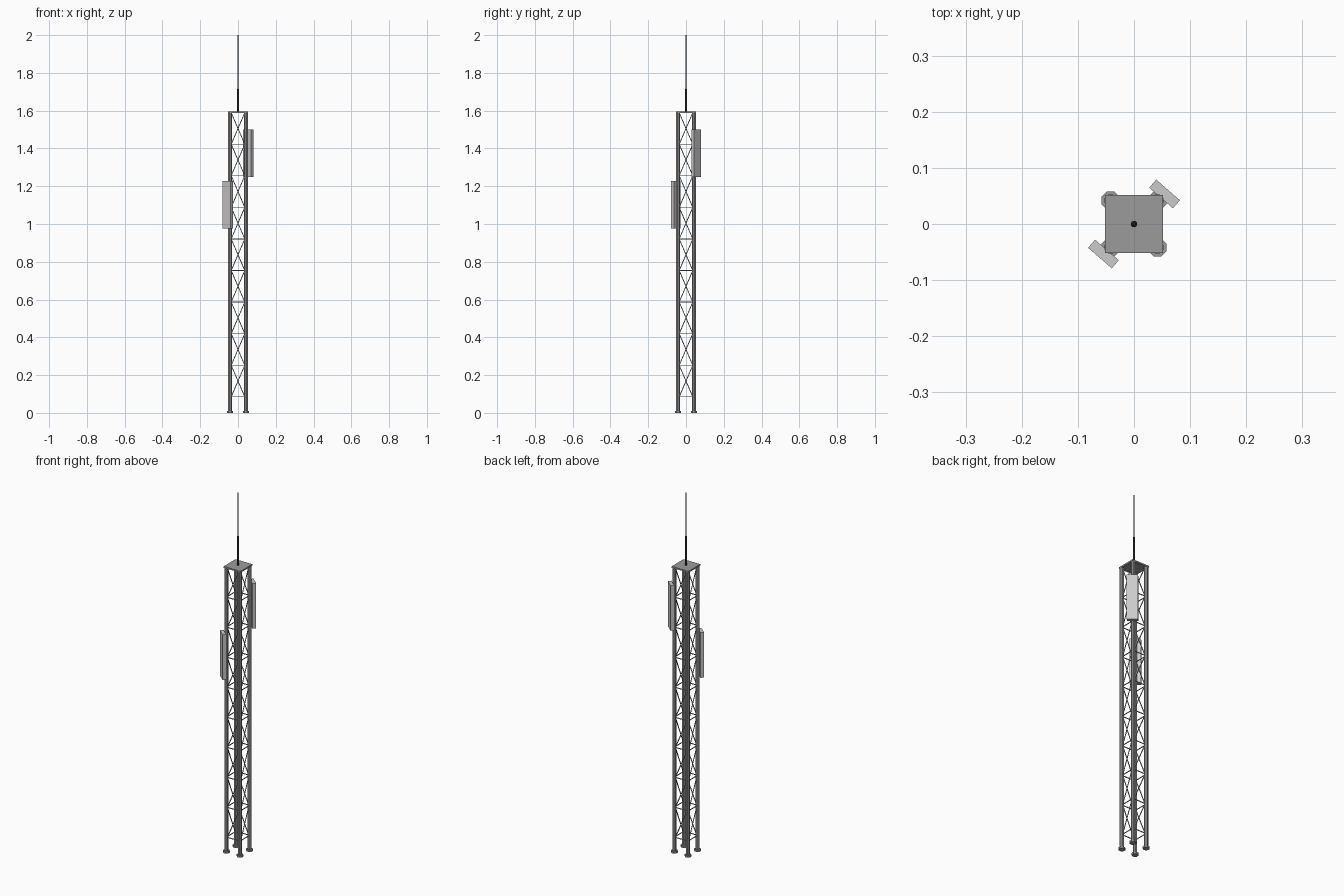
import bpy, math
from mathutils import Vector

if "Cube" in bpy.data.objects:
    bpy.data.objects.remove(bpy.data.objects["Cube"])

LEG = 0.042                      # leg offset from the axis
BASE, STEP, BAYS = 0.085, 0.1672, 9
TOP = 1.595


def material(name, v):
    m = bpy.data.materials.new(name)
    m.diffuse_color = (v, v, v, 1)
    m.use_nodes = True
    m.node_tree.nodes["Principled BSDF"].inputs["Base Color"].default_value = m.diffuse_color
    return m


STEEL = material("dark_steel", 0.33)
BLACK = material("mast_black", 0.05)


def rod(name, a, b, r1, r2=None, sides=8, mat=STEEL):
    """Round bar between two points, flat sides facing the axes."""
    a, b = Vector(a), Vector(b)
    d = b - a
    bpy.ops.mesh.primitive_cone_add(vertices=sides, radius1=r1,
                                    radius2=r1 if r2 is None else r2,
                                    depth=d.length)
    ob = bpy.context.object
    ob.name = name
    turn = math.pi / sides
    for v in ob.data.vertices:
        x, y, z = v.co
        v.co = (x * math.cos(turn) - y * math.sin(turn),
                x * math.sin(turn) + y * math.cos(turn), z)
    ob.rotation_euler = d.to_track_quat('Z', 'Y').to_euler() if d.xy.length > 1e-6 else (0, 0, 0)
    ob.location = (a + b) / 2
    ob.data.materials.append(mat)
    return ob


def box(name, loc, size, angle=0):
    bpy.ops.mesh.primitive_cube_add(size=1, location=loc, rotation=(0, 0, angle))
    ob = bpy.context.object
    ob.name = name
    ob.scale = size
    return ob


def join(obs, name):
    bpy.ops.object.select_all(action='DESELECT')
    for o in obs:
        o.select_set(True)
    bpy.context.view_layer.objects.active = obs[0]
    bpy.ops.object.join()
    bpy.context.object.name = name
    return bpy.context.object


# Legs and octagonal feet
for sx, xn in ((-1, "left"), (1, "right")):
    for sy, yn in ((-1, "front"), (1, "back")):
        x, y = sx * LEG, sy * LEG
        rod(f"{yn}_{xn}_leg", (x, y, 0.005), (x, y, TOP - 0.004), 0.011)
        rod(f"{yn}_{xn}_foot", (x, y, 0), (x, y, 0.01), 0.0175)

# Lattice: one diagonal per bay and horizontals for one side
inner = 0.036
bars = []
for i in range(BAYS + 1):
    z = BASE + i * STEP
    zh = min(z, TOP - 0.006)
    bars.append(rod("bar", (-inner, -LEG, zh), (inner, -LEG, zh), 0.0025, sides=6))
    if i < BAYS:
        bars.append(rod("bar", (-inner, -LEG, z),
                        (inner, -LEG, min(z + STEP, TOP - 0.006)), 0.0025, sides=6))
front = join(bars, "front_lattice")
bpy.ops.object.transform_apply(location=True, rotation=True, scale=True)

# Repeat the lattice around the tower
for k, n in enumerate(("right", "back", "left"), 1):
    ob = bpy.data.objects.new(f"{n}_lattice", front.data)
    ob.rotation_euler.z = k * math.pi / 2
    bpy.context.collection.objects.link(ob)

# Top plate
box("top_plate", (0, 0, TOP - 0.004), (0.104, 0.104, 0.008)).data.materials.append(STEEL)

# Tapered whip antenna
rod("mast", (0, 0, TOP - 0.002), (0, 0, 2.0), 0.0055, 0.0015, mat=BLACK)

# Panel antennas on opposite corners
for n, s, z in (("upper_panel", 1, 1.375), ("lower_panel", -1, 1.101)):
    box(n, (s * 0.0545, s * 0.0535, z), (0.056, 0.019, 0.252), math.radians(-41))
